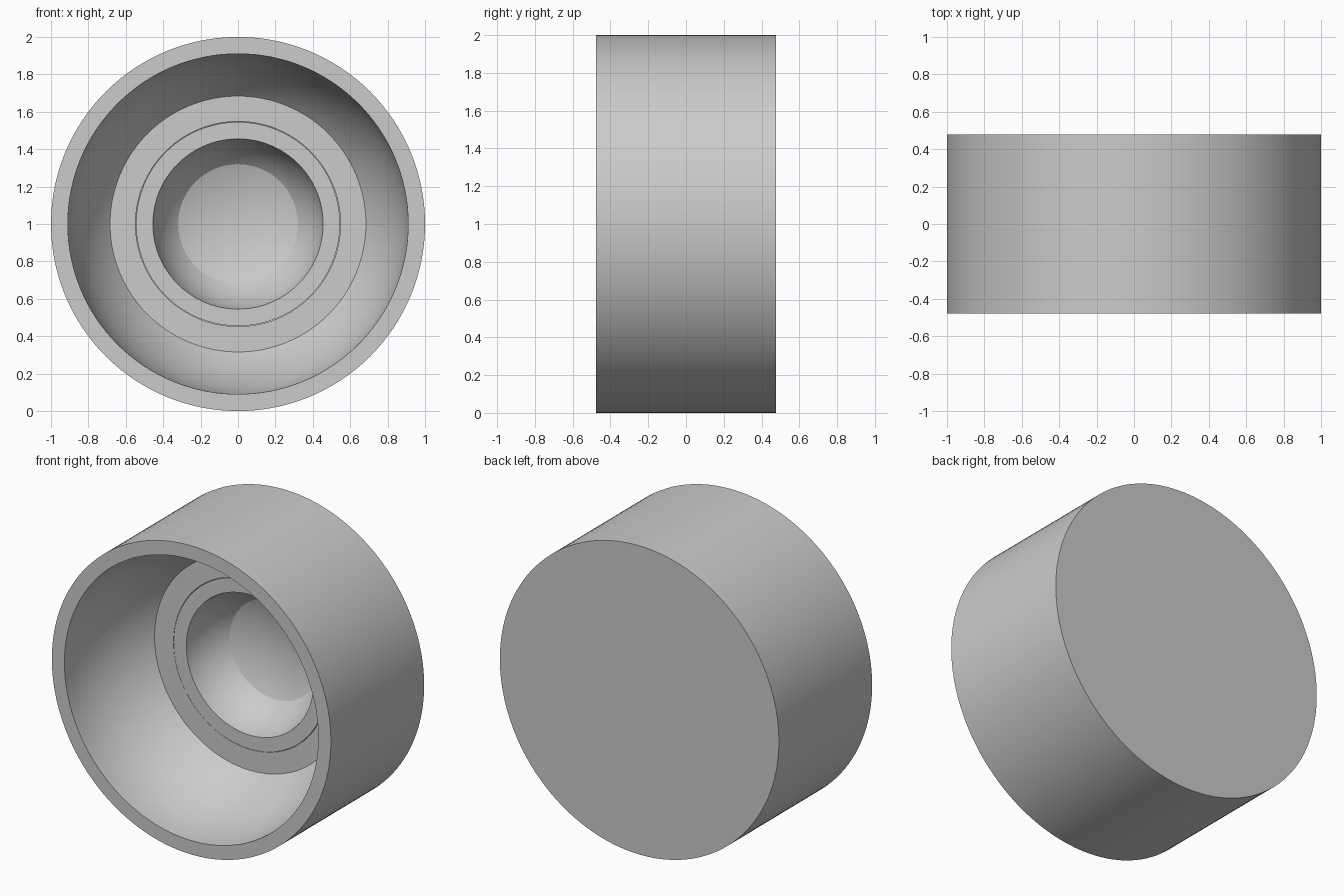
import bpy, bmesh, math

if "Cube" in bpy.data.objects:
    bpy.data.objects.remove(bpy.data.objects["Cube"])

FRONT = -0.4775   # y of the front rim
DEPTH = 0.955     # front to back
BOWL = 0.91       # radius of the spherical bowl


def lathe(name, profile, closed, segments=128):
    """Spin (radius, depth behind front rim) points around the y axis."""
    bm = bmesh.new()
    verts = [bm.verts.new((r, FRONT + d, 0)) for r, d in profile]
    edges = [bm.edges.new(pair) for pair in zip(verts, verts[1:])]
    if closed:
        edges.append(bm.edges.new((verts[-1], verts[0])))
    bmesh.ops.spin(bm, geom=verts + edges, cent=(0, 0, 0), axis=(0, 1, 0),
                   angle=math.tau, steps=segments)
    bmesh.ops.remove_doubles(bm, verts=bm.verts, dist=1e-5)
    bmesh.ops.dissolve_degenerate(bm, edges=bm.edges, dist=1e-6)
    bmesh.ops.recalc_face_normals(bm, faces=bm.faces)
    mesh = bpy.data.meshes.new(name)
    bm.to_mesh(mesh)
    bm.free()
    obj = bpy.data.objects.new(name, mesh)
    obj.location.z = 1
    bpy.context.collection.objects.link(obj)
    bpy.ops.object.select_all(action='DESELECT')
    obj.select_set(True)
    bpy.context.view_layer.objects.active = obj
    bpy.ops.object.shade_smooth_by_angle(angle=math.radians(30))
    return obj


def arc(radius, centre, start, end, steps):
    """Profile arc; angle 0 points outwards, 90 degrees points to the back."""
    angles = [math.radians(start + (end - start) * i / steps) for i in range(steps + 1)]
    return [(radius * math.cos(a), centre + radius * math.sin(a)) for a in angles]


# Drum housing with a closed flat back and a hemispherical bowl in front
bowl = arc(BOWL, 0, 0, 90, 24)
bowl[-1] = (0, BOWL)
lathe("housing", [(0, DEPTH), (1, DEPTH), (1, 0)] + bowl, closed=False)

# Flat collar seated in the bowl
lathe("collar", [(0.684, 0.6), (0.548, 0.6), (0.548, 0.75), (0.684, 0.62)], closed=True)

# Inner cup ring with a curved wall running down to the bowl floor
cup_wall = arc(0.462, 0.518, 10, 46.3, 12)
lathe("cup_ring", [(0.545, 0.598)] + cup_wall + [(0.33, 0.875), (0.545, 0.75)], closed=True)
